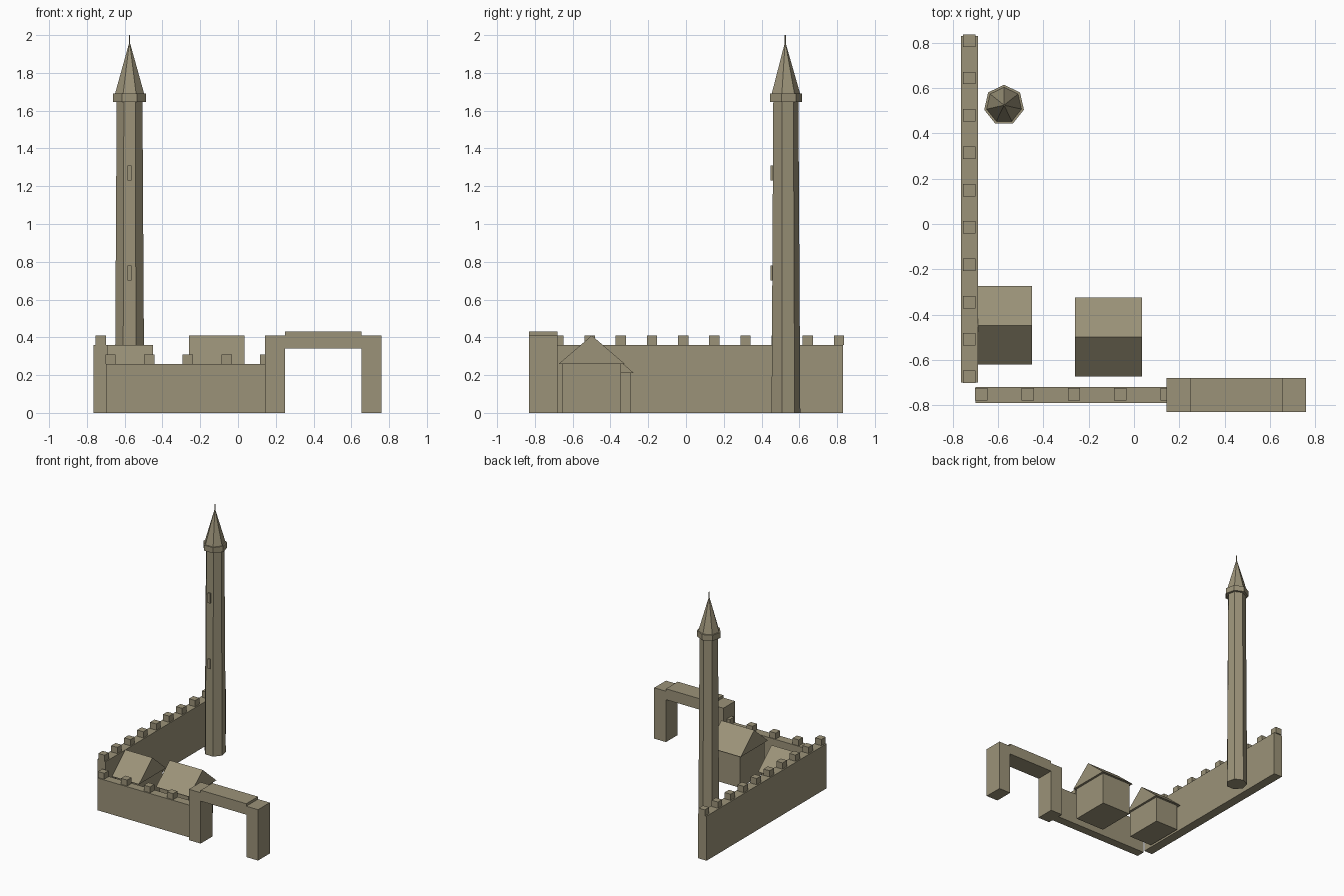
import bpy

old = bpy.data.objects.get("Cube")
if old:
    bpy.data.objects.remove(old, do_unlink=True)

# One stone colour for the whole castle
STONE = (0.33, 0.29, 0.19, 1)
stone = bpy.data.materials.new("sandstone")
stone.use_nodes = True
stone.diffuse_color = STONE
bsdf = next(n for n in stone.node_tree.nodes if n.type == "BSDF_PRINCIPLED")
bsdf.inputs["Base Color"].default_value = STONE
bsdf.inputs["Roughness"].default_value = 0.9


def finish(obj, name):
    obj.name = name
    obj.data.materials.append(stone)
    return obj


def box(name, x, y, z):
    """Box from (low, high) ranges along each axis."""
    verts = [(a, b, c) for a in x for b in y for c in z]
    faces = [(0, 1, 3, 2), (4, 6, 7, 5), (0, 4, 5, 1),
             (2, 3, 7, 6), (0, 2, 6, 4), (1, 5, 7, 3)]
    return mesh(name, verts, faces)


def mesh(name, verts, faces):
    data = bpy.data.meshes.new(name)
    data.from_pydata(verts, [], faces)
    obj = bpy.data.objects.new(name, data)
    bpy.context.collection.objects.link(obj)
    return finish(obj, name)


def span(centre, size):
    return (centre - size / 2, centre + size / 2)


def gable_roof(name, x, y, eave, ridge):
    mid = sum(y) / 2
    verts = [(a, b, c) for a in x
             for b, c in ((y[0], eave), (y[1], eave), (mid, ridge))]
    faces = [(0, 2, 1), (3, 4, 5), (0, 1, 4, 3), (1, 2, 5, 4), (2, 0, 3, 5)]
    return mesh(name, verts, faces)


def house(name, x, y, eave, ridge):
    inset = 0.018
    box(name + "_walls", (x[0] + inset, x[1] - inset),
        (y[0] + inset, y[1] - inset), (0, eave))
    gable_roof(name + "_roof", x, y, eave, ridge)


TOWER_X, TOWER_Y = -0.574, 0.525


def tower_part(name, r1, r2, z1, z2, sides=7):
    bpy.ops.mesh.primitive_cone_add(
        vertices=sides, radius1=r1, radius2=r2, depth=z2 - z1,
        location=(TOWER_X, TOWER_Y, (z1 + z2) / 2))
    return finish(bpy.context.object, name)


# Long side wall with battlements
box("side_wall", (-0.765, -0.69), (-0.70, 0.83), (0, 0.36))
for i in range(10):
    box(f"side_merlon_{i}", span(-0.727, 0.055),
        span(-0.675 + i * 0.165, 0.055), (0.36, 0.41))

# Lower front wall with battlements
box("front_wall", (-0.70, 0.145), (-0.79, -0.72), (0, 0.26))
for i in range(5):
    box(f"front_merlon_{i}", span(-0.675 + i * 0.205, 0.055),
        span(-0.753, 0.055), (0.26, 0.308))

# Gateway
GATE_Y = (-0.83, -0.68)
box("gate_left_pillar", (0.655, 0.76), GATE_Y, (0, 0.41))
box("gate_right_pillar", (0.143, 0.248), GATE_Y, (0, 0.41))
box("gate_lintel", (0.248, 0.655), GATE_Y, (0.342, 0.43))

# Houses behind the front wall
house("corner_house", (-0.69, -0.45), (-0.62, -0.275), 0.21, 0.36)
house("middle_house", (-0.26, 0.035), (-0.673, -0.325), 0.26, 0.41)

# Seven-sided tower
tower_part("tower_shaft", 0.08, 0.07, 0, 1.645)
tower_part("tower_collar", 0.09, 0.09, 1.645, 1.69)
tower_part("tower_roof", 0.079, 0.002, 1.69, 1.96)
tower_part("tower_spire", 0.004, 0.004, 1.93, 2.0, 6)
for name, low in (("lower_window", 0.70), ("upper_window", 1.23)):
    box(name, span(TOWER_X, 0.02), (0.448, 0.465), (low, low + 0.08))
